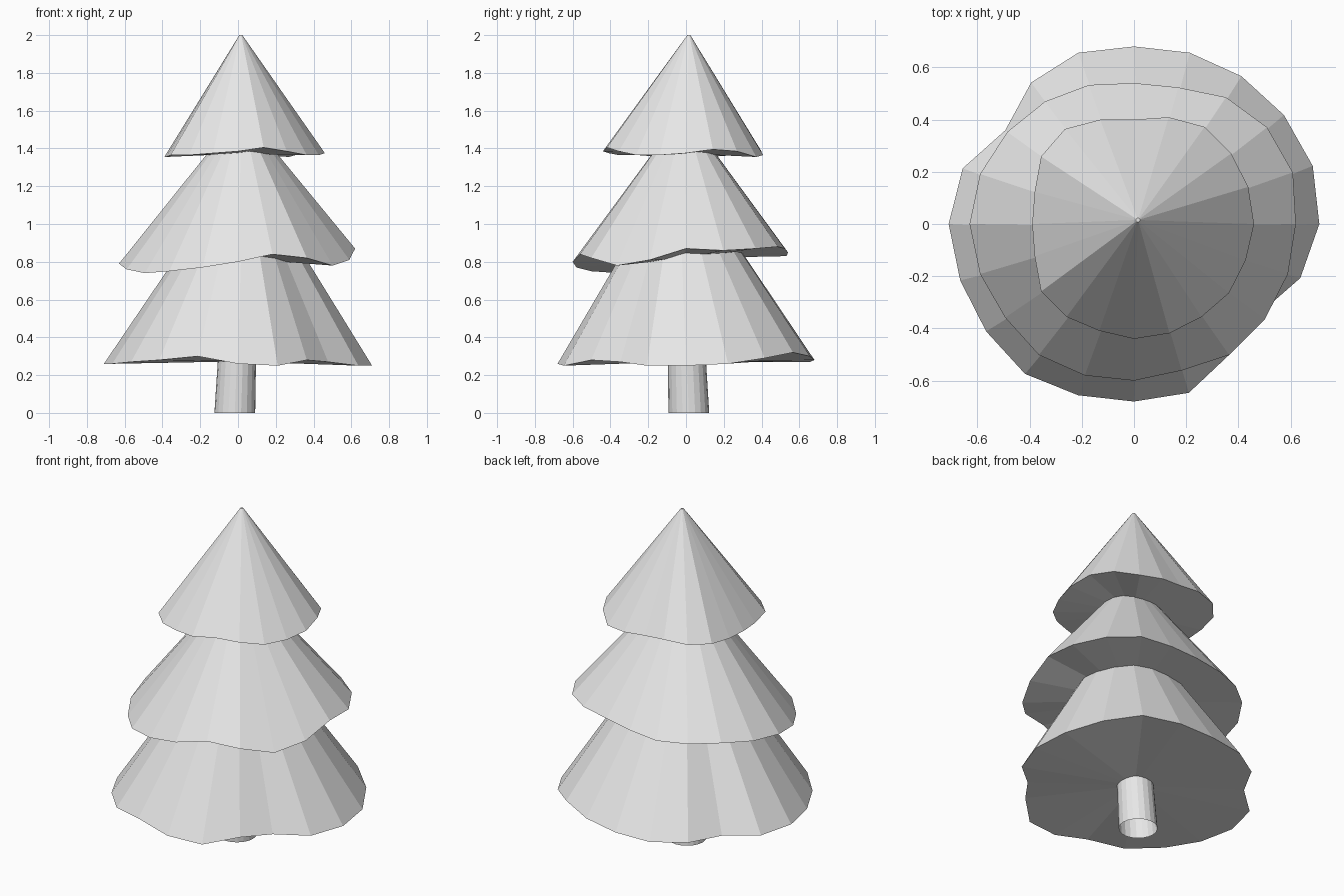
import bpy
import bmesh
from math import sin, cos, tau
from mathutils import Vector

cube = bpy.data.objects.get("Cube")
if cube:
    bpy.data.objects.remove(cube, do_unlink=True)

SIDES = 20

# One plain grey for the whole tree
grey = bpy.data.materials.new("light_grey")
grey.use_nodes = True
colour = (0.8, 0.8, 0.8, 1.0)
grey.diffuse_color = colour
grey.node_tree.nodes["Principled BSDF"].inputs["Base Color"].default_value = colour


def finish(name, bm):
    """Turn a bmesh into a flat-shaded object."""
    mesh = bpy.data.meshes.new(name)
    bm.to_mesh(mesh)
    bm.free()
    mesh.materials.append(grey)
    obj = bpy.data.objects.new(name, mesh)
    bpy.context.collection.objects.link(obj)
    return obj


def ring(bm, radii, heights, centre=(0, 0)):
    """Clockwise loop of vertices that starts at the back (+y)."""
    verts = []
    for i, (radius, height) in enumerate(zip(radii, heights)):
        angle = tau * i / SIDES
        verts.append(bm.verts.new((centre[0] + radius * sin(angle),
                                   centre[1] + radius * cos(angle), height)))
    return verts


def bridge(bm, lower, upper):
    """Join two loops with outward-facing quads."""
    for i in range(SIDES):
        j = (i + 1) % SIDES
        bm.faces.new((lower[j], lower[i], upper[i], upper[j]))


def foliage(name, base, radii, lifts, tip):
    """Cone with an uneven rim; radii and lifts are in hundredths."""
    bm = bmesh.new()
    heights = [base + lift / 100 for lift in lifts]
    rim = ring(bm, [r / 100 for r in radii], heights)
    top = ring(bm, [0.008] * SIDES, [tip[2]] * SIDES, tip)
    bridge(bm, rim, top)
    bm.faces.new(top[::-1])
    # Underside fan
    middle = sum((v.co for v in rim), Vector()) / SIDES
    hub = bm.verts.new(middle)
    for i in range(SIDES):
        bm.faces.new((rim[i], rim[(i + 1) % SIDES], hub))
    return finish(name, bm)


# Three tiers of branches, each with a wavy hem
foliage("lower_branches", 0.25,
        [68, 69, 70, 71, 72, 71, 67, 59, 62, 68,
         68, 69, 71, 70, 70, 71, 69, 61, 67, 69],
        [3, 5, 7, 4, 1, 0, 0, 2, 3, 0, 1, 5, 3, 2, 1, 1, 1, 2, 2, 2],
        (0.03, -0.04, 1.34))
foliage("middle_branches", 0.74,
        [54, 55, 60, 63, 64, 62, 62, 62, 62, 59,
         60, 61, 62, 61, 62, 63, 62, 60, 58, 56],
        [11, 13, 14, 13, 12, 13, 7, 4, 8, 10, 6, 3, 1, 0, 2, 5, 7, 9, 9, 9],
        (0.02, -0.01, 1.59))
foliage("top_branches", 1.355,
        [40, 43, 46, 46, 46, 46, 45, 45, 44, 44,
         44, 43, 44, 44, 40, 39, 40, 44, 45, 42],
        [2, 1, 0, 3, 4, 2, 1, 1, 3, 5, 3, 2, 1, 1, 0, 0, 0, 1, 2, 3],
        (0.015, 0.015, 2.0))

# Open, slightly leaning trunk
bm = bmesh.new()
foot = ring(bm, [0.108] * SIDES, [0] * SIDES, (-0.017, 0.015))
head = ring(bm, [0.1] * SIDES, [0.32] * SIDES, (-0.004, 0.003))
bridge(bm, foot, head)
finish("trunk", bm)
